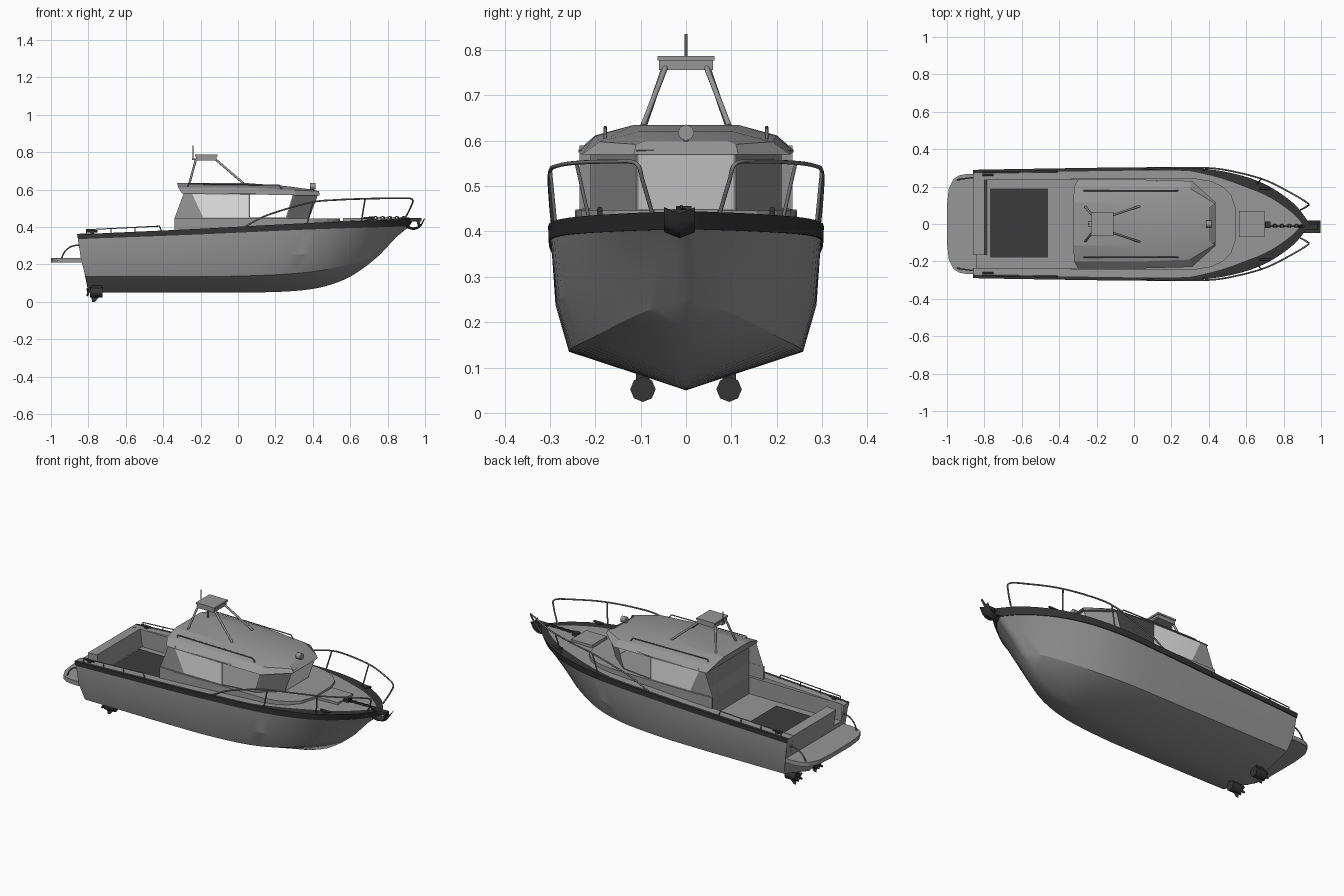
import bpy, bmesh, math
from mathutils import Vector

cube = bpy.data.objects.get("Cube")
if cube:
    bpy.data.objects.remove(cube)


def material(name, v):
    m = bpy.data.materials.new(name)
    m.use_nodes = True
    m.diffuse_color = (v, v, v, 1)
    m.node_tree.nodes["Principled BSDF"].inputs["Base Color"].default_value = (v, v, v, 1)
    return m


GREY = material("hull grey", 0.31)
BLACK = material("rubber black", 0.035)
FLOOR = material("deck hatch dark grey", 0.045)
RAIL = material("rail grey", 0.19)
GLASS = material("pale glass", 0.8)
TINT = material("tinted glass", 0.27)
meshes = []


def finish(name, bm, mats, mirror=False):
    bmesh.ops.remove_doubles(bm, verts=bm.verts, dist=1e-5)
    bmesh.ops.recalc_face_normals(bm, faces=bm.faces)
    me = bpy.data.meshes.new(name)
    bm.to_mesh(me)
    bm.free()
    for m in mats:
        me.materials.append(m)
    ob = bpy.data.objects.new(name, me)
    bpy.context.collection.objects.link(ob)
    if mirror:
        ob.modifiers.new("Mirror", "MIRROR").use_axis = (False, True, False)
    meshes.append(ob)


def grid(name, rows, mats, rule=lambda i, j: 0, mirror=False):
    """Skin rows of points; rule gives each face a material, or None for a hole."""
    bm = bmesh.new()
    vs = [[bm.verts.new(p) for p in row] for row in rows]
    for i in range(len(rows) - 1):
        for j in range(len(rows[0]) - 1):
            k = rule(i, j)
            if k is not None:
                f = bm.faces.new((vs[i][j], vs[i + 1][j], vs[i + 1][j + 1], vs[i][j + 1]))
                f.material_index = k
    finish(name, bm, mats, mirror)


def polygon(name, pts, mat, mirror=False):
    bm = bmesh.new()
    bm.faces.new([bm.verts.new(p) for p in pts])
    finish(name, bm, [mat], mirror)


def prism(name, half, z0, z1, mat):
    """Extruded plan outline, given as its port half."""
    full = half + [(x, -y) for x, y in reversed(half)]
    bm = bmesh.new()
    lo, hi = [[bm.verts.new((x, y, z)) for x, y in full] for z in (z0, z1)]
    n = len(full)
    bm.faces.new(lo)
    bm.faces.new(hi)
    for i in range(n):
        j = (i + 1) % n
        bm.faces.new((lo[i], lo[j], hi[j], hi[i]))
    finish(name, bm, [mat])


def box(name, loc, size, mat, drop=()):
    """Box without the sides whose outward directions are listed in drop."""
    bm = bmesh.new()
    bmesh.ops.create_cube(bm, size=1)
    gone = [f for f in bm.faces if any(f.calc_center_median().dot(Vector(d)) > .4 for d in drop)]
    bmesh.ops.delete(bm, geom=gone, context="FACES")
    for v in bm.verts:
        v.co = Vector(loc) + Vector(a * b for a, b in zip(v.co, size))
    finish(name, bm, [mat])


def smooth_path(pts, n):
    """Catmull-Rom curve that passes through every given point."""
    p = [Vector(q) for q in pts]
    p = [p[0] * 2 - p[1]] + p + [p[-1] * 2 - p[-2]]
    out = []
    for a, b, c, d in zip(p, p[1:], p[2:], p[3:]):
        for k in range(n):
            t = k / n
            out.append(0.5 * (2 * b + (c - a) * t + (2 * a - 5 * b + 4 * c - d) * t**2
                              + (3 * b - a - 3 * c + d) * t**3))
    return out + [p[-2]]


def tube(name, pts, r, mat, n=1):
    cu = bpy.data.curves.new(name, "CURVE")
    cu.dimensions = "3D"
    cu.bevel_depth, cu.bevel_resolution, cu.use_fill_caps = r, 2, True
    path = smooth_path(pts, n) if n > 1 else pts
    sp = cu.splines.new("POLY")
    sp.points.add(len(path) - 1)
    for q, p in zip(sp.points, path):
        q.co = (*p, 1)
    cu.materials.append(mat)
    bpy.context.collection.objects.link(bpy.data.objects.new(name, cu))


def panels(name, low, high, kinds):
    """Wall of framed quads: wall, pale pane, tinted pane or opening."""
    bm = bmesh.new()
    a = [bm.verts.new(p) for p in low]
    b = [bm.verts.new(p) for p in high]
    faces = [bm.faces.new((a[i], a[i + 1], b[i + 1], b[i])) for i in range(len(kinds))]
    for f, kind in zip(faces, kinds):
        if kind == "wall":
            continue
        bmesh.ops.inset_individual(bm, faces=[f], thickness=0.007)
        if kind == "open":
            bmesh.ops.delete(bm, geom=[f], context="FACES_ONLY")
        else:
            f.material_index = 1 if kind == "pale" else 2
    finish(name, bm, [GREY, GLASS, TINT])


# Hull and deck: keel, chine, topside and sheer lines, skinned station by station
STEP = 4
sheer = smooth_path([(-.86, .285, .36), (-.79, .288, .364), (-.245, .297, .389), (0, .30, .402),
                     (.3, .298, .418), (.52, .27, .428), (.7, .21, .435), (.85, .11, .441),
                     (.94, 0, .445)], STEP)
side = smooth_path([(-.84, .278, .23), (-.77, .28, .23), (-.25, .287, .237), (0, .287, .24),
                    (.28, .28, .25), (.48, .24, .27), (.64, .17, .295), (.765, .085, .325),
                    (.845, 0, .345)], STEP)
chine = smooth_path([(-.815, .255, .135), (-.75, .256, .135), (-.25, .258, .135), (0, .257, .138),
                     (.25, .243, .148), (.43, .205, .166), (.57, .15, .196), (.68, .085, .225),
                     (.757, 0, .25)], STEP)
keel = smooth_path([(-.80, 0, .05), (-.74, 0, .05), (-.25, 0, .05), (0, 0, .05), (.25, 0, .055),
                    (.43, 0, .075), (.57, 0, .12), (.67, 0, .18), (.757, 0, .25)], STEP)
rows = []
for k, c, m, s in zip(keel, chine, side, sheer):
    t = (s.x + .86) / 1.8
    band = Vector((s.x + .005 - .028 * t, max(s.y - .003 * (s.y > .02), 0), s.z - .025 - .015 * t))
    lip = Vector((band.x, band.y + .005 * (s.y > .02), band.z))
    rim = Vector((s.x, s.y + .003 * (s.y > .02), s.z))
    width = .015 + .04 * min(max((s.x - .3) / .3, 0), 1)
    gun = Vector((s.x, max(s.y - width, 0), s.z))
    inner = Vector((s.x, min(gun.y, .235), s.z))
    rows.append([k, c, m, band, lip, rim, gun, inner, Vector((s.x, 0, s.z + .004))])


def hull_paint(i, j):
    if j == 7 and i < 2 * STEP:
        return None  # cockpit opening
    return 1 if j in (3, 4, 5) else 0


grid("hull", rows, [GREY, BLACK], hull_paint, mirror=True)
polygon("transom", rows[0][:-1] + [(-.843, .235, .265), (-.843, 0, .265)], GREY, mirror=True)

# Cockpit, stern bulwark with a boarding gap, dark sole hatch and swim platform
box("cockpit_liner", (-.5425, 0, .315), (.605, .47, .10), GREY, drop=((0, 0, 1), (-1, 0, 0)))
grid("stern_bulwark", [[(x, y, z) for x, z in ((-.845, .265), (-.86, .362), (-.80, .366), (-.785, .265))]
                       for y in (-.165, -.163, .233, .235)], [GREY])
for y in (-.165, .235):
    polygon("bulwark_end", [(-.845, y, .265), (-.86, y, .362), (-.80, y, .366), (-.785, y, .265)], GREY)
box("cockpit_hatch", (-.615, .005, .269), (.31, .37, .008), FLOOR)
prism("swim_platform", [(-.82, .268), (-.89, .268), (-.935, .26), (-.965, .24), (-.99, .19), (-1, .1)],
      .21, .235, GREY)

# Cabin trunk and foredeck hatch
prism("cabin_trunk", [(-.245, .245), (.33, .243), (.41, .23), (.475, .2), (.52, .155), (.545, .08)],
      .37, .446, GREY)
box("foredeck_hatch", (.63, 0, .439), (.135, .14, .02), GREY)

# Wheelhouse glazing, running from one aft corner round the front to the other
low = [(-.34, .235), (-.19, .235), (.06, .235), (.26, .21), (.38, .11)]
high = [(-.29, .235), (-.25, .235), (.06, .235), (.30, .21), (.43, .11)]
wrap = lambda pts, z: [(x, y, z) for x, y in pts] + [(x, -y, z) for x, y in reversed(pts)]
kinds = ["wall", "pale", "open", "tint"]
panels("wheelhouse_walls", wrap(low, .445), wrap(high, .58), kinds + ["pale"] + kinds[::-1])

# Recessed aft bulkhead with doors
ys = (-.235, -.08, .08, .235)
panels("aft_bulkhead", [(-.245, y, .265) for y in ys], [(-.245, y, .59) for y in ys], ["tint"] * 3)

# Faceted roof, one half-section per station
sections = [
    [(-.30, .237, .58), (-.32, .2, .612), (-.325, .115, .635)],
    [(.05, .237, .575), (.05, .2, .61), (.05, .115, .635)],
    [(.31, .23, .57), (.30, .19, .598), (.25, .105, .62)],
    [(.437, .115, .57), (.432, .11, .592), (.40, .09, .6)]]
roof = [s + [(x, -y, z) for x, y, z in reversed(s)] for s in sections]
grid("wheelhouse_roof", [r + r[:1] for r in roof], [GREY])
for end, r in (("aft", roof[0]), ("front", roof[-1])):
    polygon("roof_edge_" + end, r, GREY)

# Radar arch, scanner, aerial and searchlight
box("radar_scanner", (-.17, 0, .767), (.11, .118, .022), GREY)
box("radar_lid", (-.17, 0, .782), (.12, .126, .01), GREY)
tube("aerial", [(-.24, 0, .76), (-.24, 0, .835)], .003, RAIL)
box("aerial_base", (-.235, 0, .764), (.02, .03, .008), GREY)
tube("searchlight", [(.385, 0, .618), (.415, 0, .618)], .018, GREY)
tube("searchlight_post", [(.4, 0, .59), (.4, 0, .61)], .006, RAIL)

for tag, s in (("port", 1), ("starboard", -1)):
    # Side coaming under the wheelhouse wings
    box("wing_coaming_" + tag, (-.292, s * .239, .41), (.096, .01, .076), GREY)
    # Mast legs and roof grab rails
    tube("mast_front_leg_" + tag, [(.03, s * .095, .633), (-.12, s * .045, .762)], .006, GREY)
    tube("mast_aft_leg_" + tag, [(-.26, s * .092, .633), (-.225, s * .048, .762)], .006, GREY)
    tube("roof_rail_" + tag, [(-.27, s * .178, .613), (-.265, s * .178, .63), (.22, s * .178, .625),
                              (.235, s * .178, .603)], .0035, RAIL)
    # Bow rail with stanchions
    tube("bow_rail_" + tag, [(.04, s * .292, .405), (.16, s * .298, .465), (.38, s * .30, .53),
                             (.52, s * .283, .545), (.7, s * .235, .552), (.85, s * .16, .554),
                             (.93, s * .11, .55), (.925, s * .095, .51), (.89, s * .075, .442)],
         .0045, RAIL, 5)
    for a, b in (((.37, .288, .42), (.40, .299, .533)), ((.66, .215, .433), (.68, .242, .552))):
        tube("bow_stanchion_" + tag, [(a[0], s * a[1], a[2]), (b[0], s * b[1], b[2])], .004, RAIL)
    # Stern rail, platform stay and cleats
    tube("stern_rail_" + tag, [(-.81, s * .275, .362), (-.81, s * .275, .386),
                               (-.42, s * .28, .405), (-.41, s * .28, .382)], .0035, RAIL)
    for x in (-.68, -.55):
        tube("stern_post_" + tag, [(x, s * .277, .365), (x, s * .277, .396)], .003, RAIL)
    tube("platform_stay_" + tag, [(-.945, s * .235, .23), (-.925, s * .24, .27),
                                  (-.89, s * .245, .297), (-.845, s * .25, .305)], .004, RAIL, 4)
    for x, y, z in ((-.78, .262, .366), (.70, .19, .437)):
        box("cleat_foot_" + tag, (x, s * y, z + .005), (.02, .012, .012), BLACK)
        tube("cleat_bar_" + tag, [(x - .03, s * y, z + .012), (x + .03, s * y, z + .012)], .006, BLACK)
    # Drive pod with skeg and propeller
    y = s * .095
    tube("drive_pod_" + tag, [(-.79, y, .052), (-.725, y, .052)], .028, BLACK)
    box("drive_strut_" + tag, (-.755, y, .08), (.05, .03, .03), BLACK)
    polygon("drive_skeg_" + tag, [(-.785, y, .03), (-.74, y, .03), (-.765, y, 0), (-.78, y, 0)], BLACK)
    for k in range(4):
        a = math.pi * (k / 2 + .25)
        tube("propeller_blade_" + tag, [(-.80, y, .052), (-.805, y + .025 * math.cos(a),
                                                         .052 + .025 * math.sin(a))], .006, BLACK)

# Anchor, bow roller, windlass and chain
box("bow_roller", (.935, -.014, .44), (.09, .03, .018), BLACK)
fluke = smooth_path([(.90, 0, .395), (.94, 0, .385), (.975, 0, .4), (.998, 0, .44)], 4)
grid("anchor_fluke", [[(p.x, y - .014, p.z + abs(y) * .4) for y in (-.034, 0, .034)] for p in fluke],
     [BLACK])
tube("anchor_shank", [(.88, -.014, .447), (.96, -.014, .437), (.97, -.014, .405)], .008, BLACK)
box("windlass", (.715, -.005, .446), (.03, .035, .02), BLACK)
for k in range(9):
    x = .735 + k * .019
    ring = [(math.cos(t * math.pi / 4) * .012, math.sin(t * math.pi / 4) * .007) for t in range(9)]
    tube("chain_link", [(x + u, -.01 + (w if k % 2 else 0), .449 + (0 if k % 2 else w))
                        for u, w in ring], .003, BLACK)

# Smooth shading with crisp edges
bpy.ops.object.select_all(action="DESELECT")
for ob in meshes:
    ob.select_set(True)
bpy.context.view_layer.objects.active = meshes[0]
bpy.ops.object.shade_smooth_by_angle(angle=math.radians(15))
